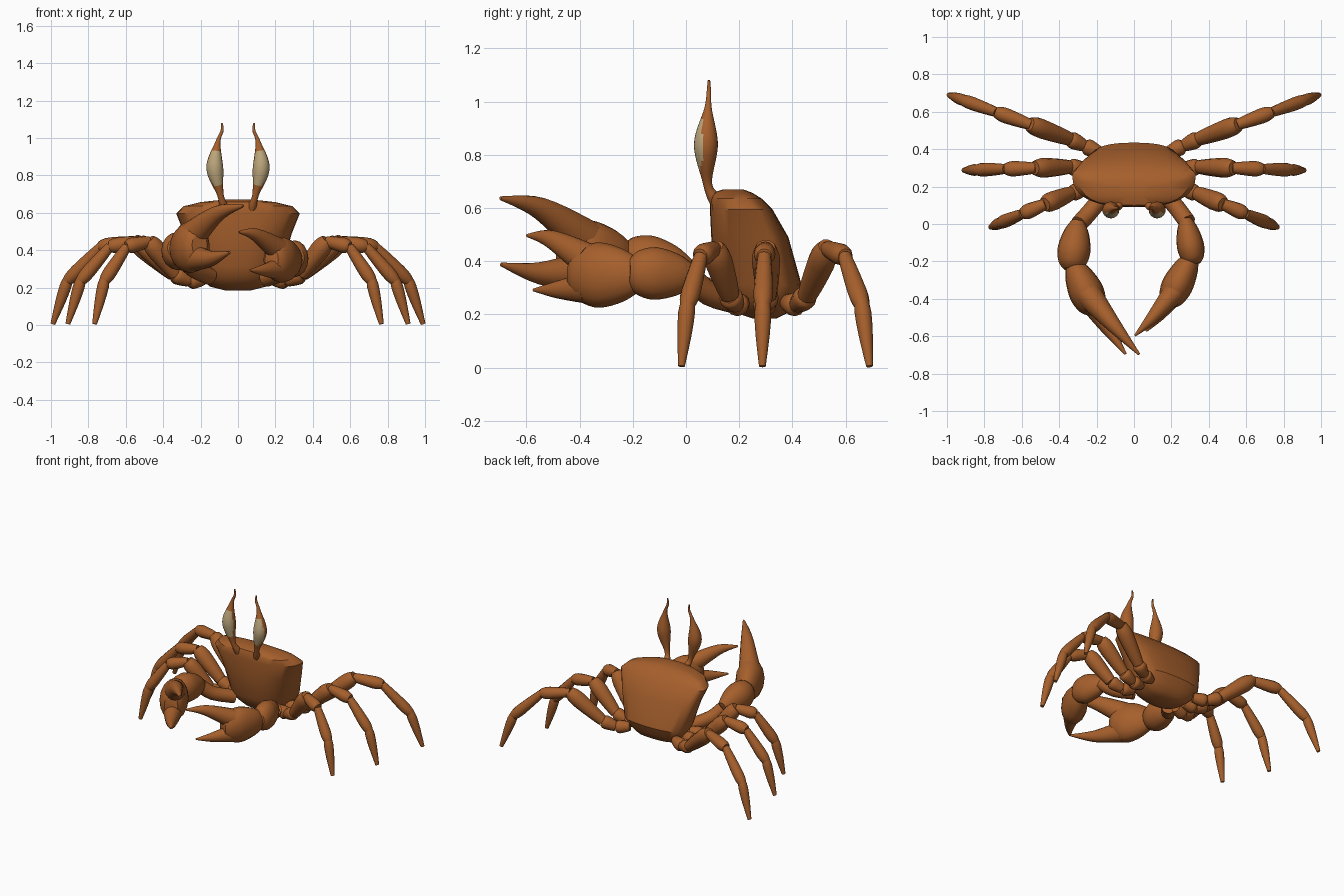
import bpy, bmesh, math
from mathutils import Vector

if "Cube" in bpy.data.objects:
    bpy.data.objects.remove(bpy.data.objects["Cube"])


def material(name, rgb):
    m = bpy.data.materials.new(name)
    m.diffuse_color = (*rgb, 1)
    m.use_nodes = True
    m.node_tree.nodes["Principled BSDF"].inputs["Base Color"].default_value = m.diffuse_color
    return m


SHELL = material("rust_shell", (0.38, 0.115, 0.025))
EYE = material("eye_beige", (0.50, 0.38, 0.20))


def finish(bm, name, angle=40, rule=None):
    """Turn a bmesh into a smooth-by-angle object."""
    bmesh.ops.recalc_face_normals(bm, faces=bm.faces)
    me = bpy.data.meshes.new(name)
    if rule:
        for f in bm.faces:
            f.material_index = 1 if rule(f) else 0
    bm.to_mesh(me)
    bm.free()
    me.materials.append(SHELL)
    if rule:
        me.materials.append(EYE)
    me.shade_smooth()
    me.set_sharp_from_angle(angle=math.radians(angle))
    ob = bpy.data.objects.new(name, me)
    bpy.context.collection.objects.link(ob)
    return ob


def loft(bm, rings):
    rows = [[bm.verts.new(p) for p in r] for r in rings]
    n = len(rows[0])
    for a, b in zip(rows, rows[1:]):
        for i in range(n):
            j = (i + 1) % n
            bm.faces.new((a[i], a[j], b[j], b[i]))
    bm.faces.new(rows[0][::-1])
    bm.faces.new(rows[-1])


def spline(st, sub):
    """Catmull-Rom interpolation of stations."""
    p = [st[0], *st, st[-1]]
    out = []
    for k in range(1, len(p) - 2):
        for i in range(sub):
            t = i / sub
            out.append([0.5 * (2 * b + (c - a) * t + (2*a - 5*b + 4*c - d) * t*t
                               + (3*b - a - 3*c + d) * t**3)
                        for a, b, c, d in zip(*p[k-1:k+3])])
    out.append(list(st[-1]))
    return out


def tube(bm, st, up=(0, 0, 1), n=14, sub=3, mx=1):
    """Loft elliptical rings along (x, y, z, rw, rh) stations; mx=-1 mirrors in x."""
    s = spline(st, sub)
    c = [Vector(q[:3]) for q in s]
    rings = []
    for i, q in enumerate(s):
        t = (c[min(i + 1, len(c) - 1)] - c[max(i - 1, 0)]).normalized()
        side = t.cross(Vector(up)).normalized()
        v = side.cross(t)
        ring = []
        for k in range(n):
            a = 2 * math.pi * k / n
            p = c[i] + side * max(q[3], .003) * math.cos(a) + v * max(q[4], .003) * math.sin(a)
            ring.append((p.x * mx, p.y, p.z))
        rings.append(ring)
    loft(bm, rings)


# shared swelling profiles of a limb segment: (fraction, scale)
BULGE = [(0, .74), (.25, .90), (.72, 1.08), (.92, .98), (1.04, .74)]
SPIKE = [(-.04, .85), (.12, 1.05), (.5, .88), (1, .42)]
ROUND = [(0, .42), (.25, .82), (.6, 1.04), (.87, .86), (1, .5)]


def segment(bm, a, b, rw, rh, shape, **kw):
    a, b = Vector(a), Vector(b)
    tube(bm, [(*a.lerp(b, t), rw * s, rh * s) for t, s in shape], **kw)


# body: stacked rounded sections (z, half width, front y, back y)
LEVELS = [(.185, .07, .25, .34), (.205, .15, .19, .38), (.25, .20, .145, .41),
          (.31, .235, .115, .435), (.49, .288, .095, .385), (.595, .33, .09, .325),
          (.635, .29, .092, .285), (.657, .20, .10, .25), (.67, .08, .14, .215)]
bm = bmesh.new()
rings = []
for z, w, f, b in LEVELS:
    m = f + .72 * (b - f)
    ring = []
    for k in range(36):
        a = 2 * math.pi * k / 36
        cx, sy = math.cos(a), math.sin(a)
        x = w * math.copysign(abs(cx) ** .82, cx)
        y = m + (b - m if sy > 0 else m - f) * math.copysign(abs(sy) ** .82, sy)
        ring.append((x, y, z))
    rings.append(ring)
loft(bm, rings)
finish(bm, "carapace", 35)

# walking legs: a shared arch from root through hip to foot
RADII = [.041, .042, .049, .038, .034, .030]
ARCH = [(.32, .447), (.60, .42), (.88, .235), (1, .005)]   # (fraction hip to foot, z)
LEGS = {"front_leg": (.21, (.335, .165), (.767, -.017)),
        "middle_leg": (.29, (.345, .305), (.91, .287)),
        "back_leg": (.38, (.345, .455), (.99, .69))}
for name, (root_y, hip, foot) in LEGS.items():
    root, hip, foot = Vector((.18, root_y)), Vector(hip), Vector(foot)
    pts = [(*root, .245), (*root.lerp(hip, .5), .235), (*hip, .27)]
    pts += [(*hip.lerp(foot, t), z) for t, z in ARCH]
    for mx, word in ((1, "right"), (-1, "left")):
        bm = bmesh.new()
        for i, r in enumerate(RADII):
            shape = SPIKE if i == len(RADII) - 1 else BULGE
            segment(bm, pts[i], pts[i + 1], r, r, shape, up=(0, 1, 0), n=12, sub=2, mx=mx)
        finish(bm, f"{word}_{name}")


def claw(name, arm, wrist, palm, upper, lower):
    """Arm path, wrist and palm bulges, and two tapering fingers."""
    bm = bmesh.new()
    tube(bm, [(*p, .046, .046) for p in arm])
    finish(bm, name + "_arm")
    for part, (a, b, rw, rh) in (("wrist", wrist), ("palm", palm)):
        bm = bmesh.new()
        segment(bm, a, b, rw, rh, ROUND, n=16, sub=4)
        finish(bm, f"{name}_{part}")
    for part, (a, m, b, r) in (("upper_finger", upper), ("lower_finger", lower)):
        bm = bmesh.new()
        tube(bm, [(*p, r * s, r * s * 1.08) for p, s in ((a, 1), (m, .54), (b, .09))], n=16, sub=6)
        finish(bm, f"{name}_{part}")


# pincers: the left one is larger and raised
claw("left_claw",
     [(-.15, .17, .26), (-.24, .06, .30), (-.295, 0, .36)],
     ((-.30, .015, .365), (-.335, -.245, .415), .085, .098),
     ((-.33, -.205, .40), (-.205, -.47, .425), .09, .133),
     ((-.25, -.37, .475), (-.105, -.545, .597), (.027, -.697, .637), .074),
     ((-.25, -.38, .36), (-.145, -.55, .355), (-.045, -.695, .388), .072))
claw("right_claw",
     [(.15, .18, .25), (.23, .085, .28), (.285, .01, .345)],
     ((.275, .03, .345), (.32, -.215, .36), .07, .095),
     ((.315, -.165, .345), (.18, -.43, .35), .08, .118),
     ((.21, -.37, .405), (.095, -.505, .482), (.005, -.597, .497), .06),
     ((.22, -.37, .30), (.14, -.485, .293), (.065, -.573, .292), .056))

# eye stalks with a pale lens on the front of each bulb: (x, y, z, radius)
STALK = [(.07, .13, .60, .028), (.08, .10, .645, .022), (.095, .08, .70, .018),
         (.124, .075, .84, .045), (.108, .083, .975, .014),
         (.085, .086, 1.04, .008), (.087, .086, 1.08, .005)]
for mx, word in ((1, "right"), (-1, "left")):
    bm = bmesh.new()
    tube(bm, [(*s, s[3]) for s in STALK], up=(0, -1, 0), n=24, sub=8, mx=mx)
    bm.normal_update()

    def lens(f):
        p = f.calc_center_median()
        return .75 < p.z < .93 and p.y < .062
    finish(bm, f"{word}_eye_stalk", 50, lens)
